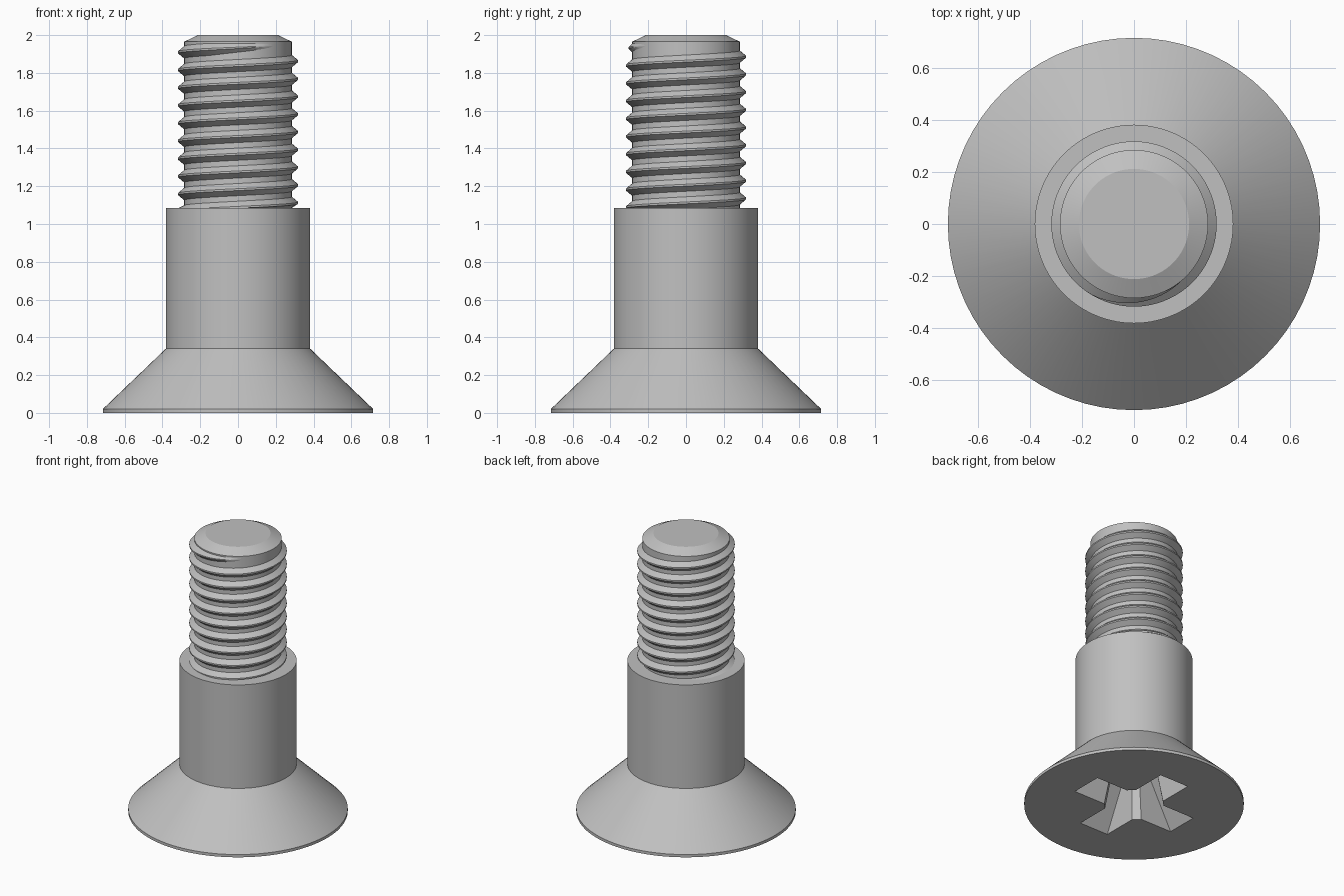
import bpy, bmesh, math

if "Cube" in bpy.data.objects:
    bpy.data.objects.remove(bpy.data.objects["Cube"])

steel = bpy.data.materials.new("steel grey")
steel.diffuse_color = (0.53, 0.53, 0.53, 1)
steel.use_nodes = True
steel.node_tree.nodes["Principled BSDF"].inputs["Base Color"].default_value = steel.diffuse_color


def make_object(name, bm, mat=True):
    bmesh.ops.recalc_face_normals(bm, faces=bm.faces)
    mesh = bpy.data.meshes.new(name)
    bm.to_mesh(mesh)
    bm.free()
    ob = bpy.data.objects.new(name, mesh)
    bpy.context.collection.objects.link(ob)
    if mat:
        mesh.materials.append(steel)
    return ob


def activate(ob):
    bpy.ops.object.select_all(action='DESELECT')
    ob.select_set(True)
    bpy.context.view_layer.objects.active = ob


def ring(bm, r, z, n=72):
    return [bm.verts.new((r * math.cos(2 * math.pi * i / n),
                          r * math.sin(2 * math.pi * i / n), z)) for i in range(n)]


def loft(bm, rings):
    for a, b in zip(rings, rings[1:]):
        n = len(a)
        for i in range(n):
            j = (i + 1) % n
            bm.faces.new((a[i], a[j], b[j], b[i]))
    bm.faces.new(rings[0][::-1])
    bm.faces.new(rings[-1])


# Turned body: countersunk head, plain shank, threaded core, chamfered tip
SHOULDER, CORE, CREST = 1.085, 0.285, 0.318
profile = [(0.716, 0), (0.716, 0.02), (0.382, 0.34), (0.382, SHOULDER),
           (CORE, SHOULDER), (CORE, 1.965), (0.212, 2.0)]
bm = bmesh.new()
loft(bm, [ring(bm, r, z) for r, z in profile])
body = make_object("screw_body", bm)


# Tapered cross recess cut into the underside of the head
def cross(bm, length, half, inner, z):
    verts = []
    for q in range(4):
        c, s = (1, 0, -1, 0)[q], (0, 1, 0, -1)[q]
        for x, y in ((inner, -half), (length, -half), (length, half), (inner, half)):
            verts.append(bm.verts.new((c * x - s * y, s * x + c * y, z)))
    return verts


bm = bmesh.new()
loft(bm, [cross(bm, 0.434, 0.119, 0.163, -0.04),
          cross(bm, 0.17, 0.075, 0.105, 0.36)])
cutter = make_object("recess_cutter", bm)
cutter.hide_render = True
cut = body.modifiers.new("recess", 'BOOLEAN')
cut.operation, cut.solver, cut.object = 'DIFFERENCE', 'EXACT', cutter
activate(body)
bpy.ops.object.modifier_apply(modifier=cut.name)
bpy.data.objects.remove(cutter)

# Helical thread: rises counter-clockwise and fades out below the tip
PITCH, STEPS = 0.0938, 72
FLANK, FLAT = 0.029, 0.005
z_end = 1.958
turns = (z_end - SHOULDER + 0.04) / PITCH
end_angle = math.radians(-50)
count = int(turns * STEPS)
bm = bmesh.new()
rows = []
for i in range(count + 1):
    back = (count - i) / STEPS                     # turns left before the end
    a = end_angle - back * 2 * math.pi
    z = z_end - 0.015 - back * PITCH
    fade = min(1, back / 0.2)
    top = CORE + (CREST - CORE) * fade
    section = ((CORE - 0.002, -FLANK - FLAT), (top, -FLAT),
               (top, FLAT), (CORE - 0.002, FLANK + FLAT))
    rows.append([bm.verts.new((r * math.cos(a), r * math.sin(a),
                               max(z + dz * (0.4 + 0.6 * fade), SHOULDER - 0.001)))
                 for r, dz in section])
for a, b in zip(rows, rows[1:]):
    for k in range(3):
        # skip the strips flattened onto the shoulder
        if max(v.co.z for v in (a[k], a[k + 1], b[k], b[k + 1])) > SHOULDER:
            bm.faces.new((a[k], b[k], b[k + 1], a[k + 1]))
bmesh.ops.delete(bm, geom=[v for v in bm.verts if not v.link_faces], context='VERTS')
thread = make_object("thread", bm)

# Outward normals on the open thread strip
me = thread.data
mid = me.polygons[len(me.polygons) // 2 // 3 * 3 + 1]
if sum(p.normal.x * p.center.x + p.normal.y * p.center.y for p in me.polygons) < 0:
    me.flip_normals()

for ob in (body, thread):
    activate(ob)
    bpy.ops.object.shade_smooth_by_angle(angle=math.radians(25))
